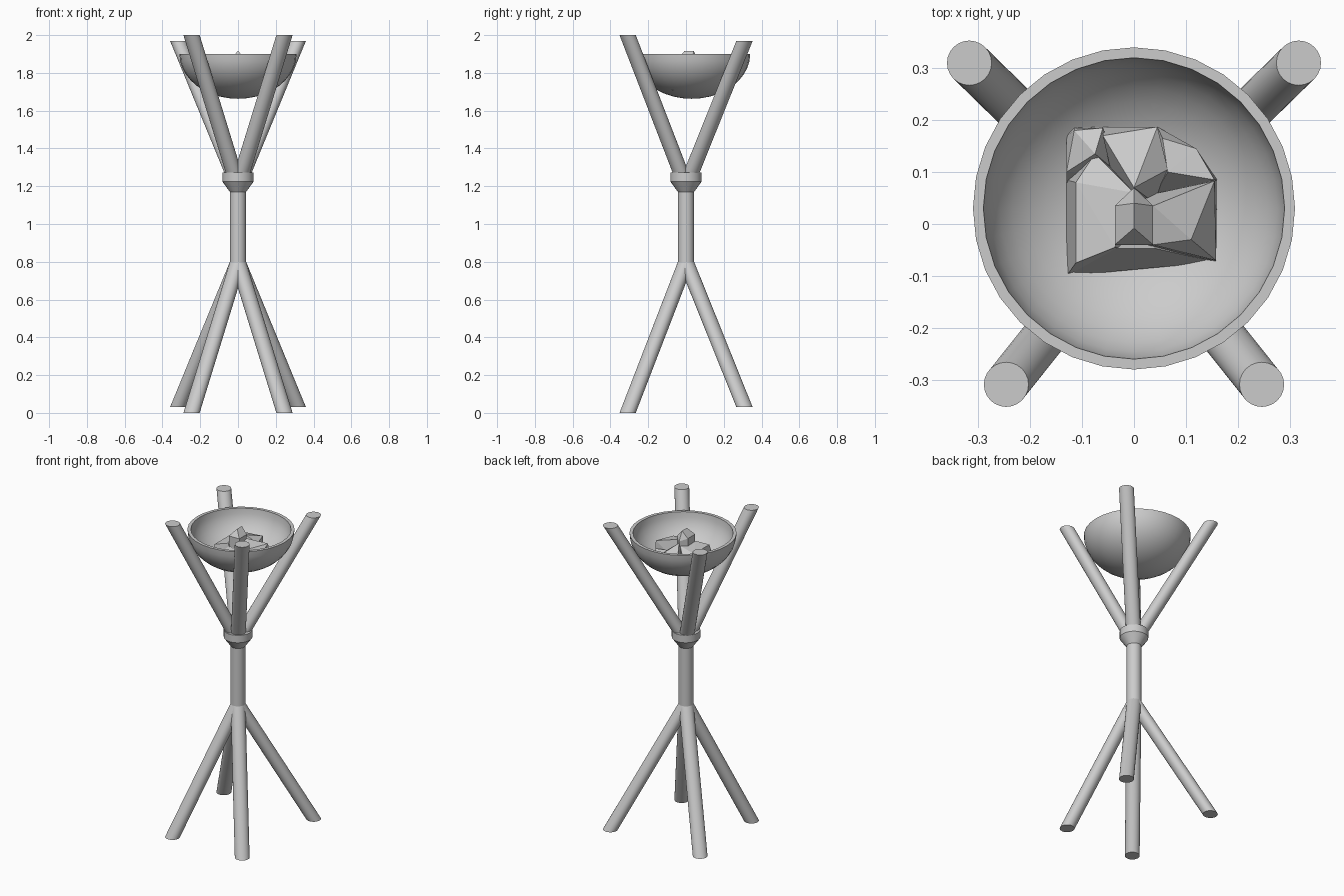
import bpy, bmesh, math
from mathutils import Vector

if "Cube" in bpy.data.objects:
    bpy.data.objects.remove(bpy.data.objects["Cube"])


def finish(name, bm, smooth=True):
    bmesh.ops.recalc_face_normals(bm, faces=bm.faces)
    me = bpy.data.meshes.new(name)
    bm.to_mesh(me)
    bm.free()
    ob = bpy.data.objects.new(name, me)
    bpy.context.collection.objects.link(ob)
    if smooth:
        bpy.ops.object.select_all(action='DESELECT')
        ob.select_set(True)
        bpy.context.view_layer.objects.active = ob
        bpy.ops.object.shade_smooth_by_angle(angle=math.radians(35))
    return ob


def stack(name, rings, n=24, cap=True, closed=False):
    """Skin horizontal rings given as (x, y, z, radius)."""
    bm = bmesh.new()
    loops = [[bm.verts.new((x + r * math.cos(math.tau * i / n),
                            y + r * math.sin(math.tau * i / n), z))
              for i in range(n)] for x, y, z, r in rings]
    for a, b in zip(loops, loops[1:]):
        for i in range(n):
            j = (i + 1) % n
            bm.faces.new((a[i], a[j], b[j], b[i]))
    if cap:
        bm.faces.new(loops[0])
        bm.faces.new(loops[-1])
    return finish(name, bm)


def chunk(name, points):
    """Faceted convex lump."""
    bm = bmesh.new()
    vs = [bm.verts.new(p) for p in points]
    bmesh.ops.convex_hull(bm, input=vs)
    loose = [v for v in bm.verts if not v.link_faces]
    bmesh.ops.delete(bm, geom=loose, context='VERTS')
    return finish(name, bm, False)


R = 0.043

# Central pole and collar
stack("pole", [(0, 0, 0.8, R), (0, 0, 1.2, R)])
stack("collar", [(0, 0, 1.17, R), (0, 0, 1.225, 0.083), (0, 0, 1.272, 0.083)])

# Splayed legs and arms, cut level at their ends
for side, x, y, drop in (("front", 0.246, -0.309, 0.0), ("back", 0.317, 0.31, 0.03)):
    for s, lr in ((-1, "left"), (1, "right")):
        stack(f"{side}_{lr}_leg", [(s * x, y, drop, R), (0, 0, 0.8, R)])
        stack(f"{side}_{lr}_arm", [(0, 0, 1.2, R), (s * x, y, 2 - drop, R)])

# Fire bowl: outer and inner half ellipsoids joined at the rim
steps = 10
angles = [math.pi / 2 * k / steps for k in range(steps + 1)]
outer = [(0, 0.03, 1.9 - 0.237 * math.cos(a), max(0.31 * math.sin(a), 0.001)) for a in angles]
inner = [(0, 0.03, 1.9 - 0.217 * math.cos(a), max(0.29 * math.sin(a), 0.001)) for a in reversed(angles)]
stack("bowl", outer + inner, 32)

# Coals: a pointed centre lump with leaning blocks around it
chunk("centre_coal", [
    (-.037, -.04, 1.70), (.037, -.04, 1.70), (.037, .035, 1.70), (-.037, .035, 1.70),
    (-.037, -.04, 1.875), (.037, -.04, 1.875), (.037, .035, 1.875), (-.037, .035, 1.875),
    (0, -.008, 1.917), (0, .04, 1.917), (0, .07, 1.86), (0, .07, 1.70)])
chunk("left_coal", [
    (-.13, -.10, 1.71), (-.13, .085, 1.71), (0, -.05, 1.69), (0, .07, 1.69),
    (-.112, -.075, 1.815), (-.112, .08, 1.815), (-.037, -.045, 1.83), (0, .06, 1.83),
    (-.075, .135, 1.79)])
chunk("back_left_coal", [
    (-.13, .08, 1.72), (-.13, .17, 1.73), (-.115, .185, 1.74), (-.06, .187, 1.73),
    (-.02, .09, 1.70), (-.13, .10, 1.77), (-.115, .18, 1.775), (-.06, .185, 1.785),
    (-.075, .135, 1.81)])
chunk("back_coal", [
    (-.06, .187, 1.72), (.045, .187, 1.72), (-.03, .04, 1.69), (.04, .04, 1.69),
    (-.06, .17, 1.81), (.045, .187, 1.81), (0, .07, 1.85), (.065, .105, 1.80)])
chunk("back_right_coal", [
    (.045, .187, 1.72), (.12, .145, 1.72), (.16, .085, 1.72), (.03, .04, 1.69),
    (.055, .165, 1.78), (.12, .145, 1.77), (.155, .085, 1.78), (.065, .10, 1.80)])
chunk("right_coal", [
    (.16, .085, 1.72), (.158, -.073, 1.71), (0, -.045, 1.69), (0, .05, 1.69),
    (.155, .083, 1.83), (.11, -.03, 1.83), (.037, -.04, 1.83), (.037, .035, 1.85),
    (.158, -.07, 1.76)])
chunk("front_coal", [
    (-.04, -.062, 1.70), (.04, -.062, 1.70), (.158, -.073, 1.71), (-.13, -.10, 1.71),
    (-.04, -.047, 1.81), (.04, -.047, 1.81), (0, 0, 1.70)])
